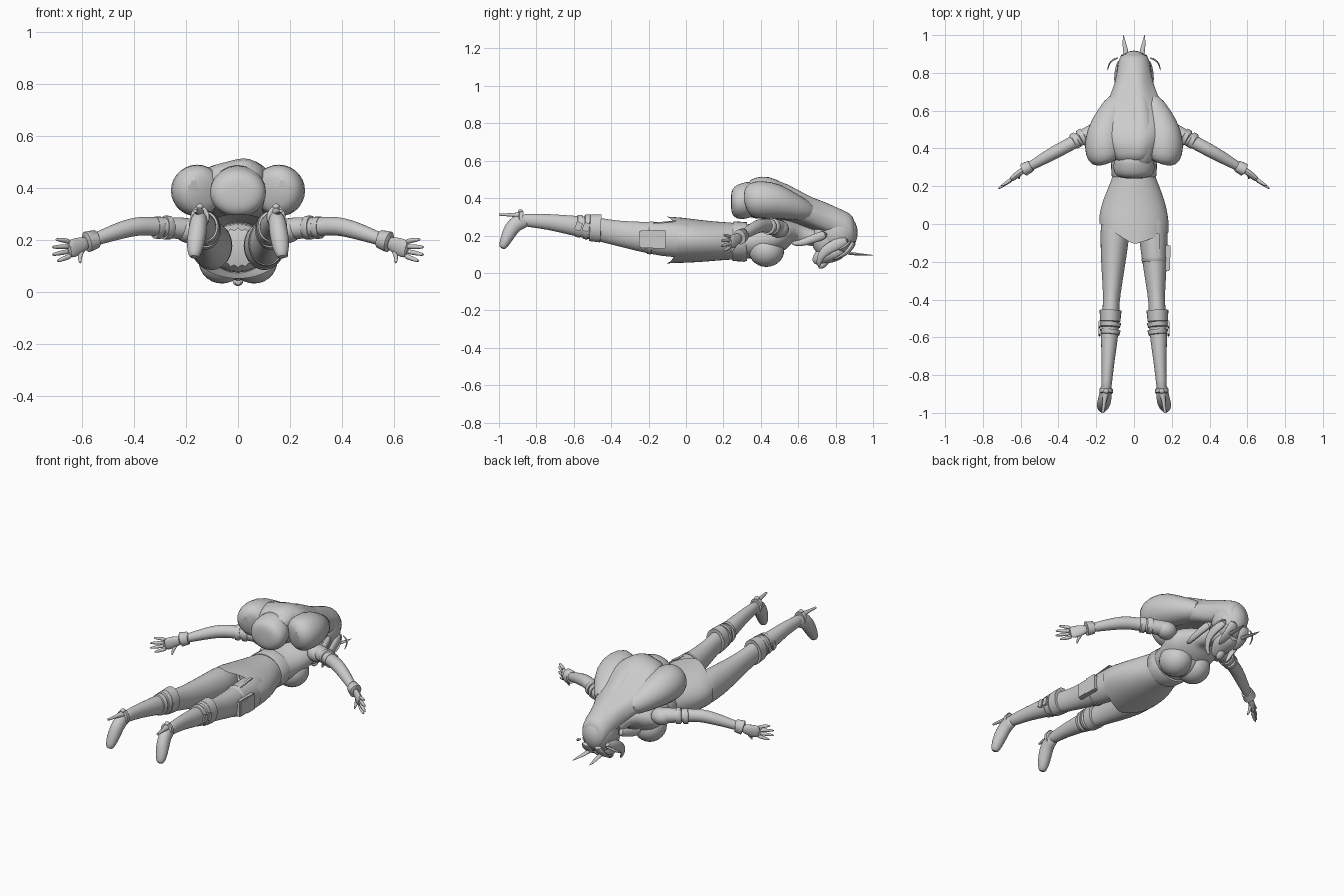
import bpy, bmesh, math
from mathutils import Vector, Matrix

grey = bpy.data.materials.new("light grey")
grey.diffuse_color = (0.6, 0.6, 0.6, 1)


def finish(name, bm, subdiv=0, angle=50):
    me = bpy.data.meshes.new(name)
    bmesh.ops.recalc_face_normals(bm, faces=bm.faces)
    bm.to_mesh(me)
    bm.free()
    ob = bpy.data.objects.new(name, me)
    bpy.context.collection.objects.link(ob)
    me.materials.append(grey)
    if subdiv:
        ob.modifiers.new("smooth", "SUBSURF").levels = subdiv
        ob.modifiers["smooth"].render_levels = subdiv
    bpy.ops.object.select_all(action='DESELECT')
    ob.select_set(True)
    bpy.context.view_layer.objects.active = ob
    bpy.ops.object.shade_smooth_by_angle(angle=math.radians(angle))
    return ob


def sweep(name, pts, ref=(1, 0, 0), n=14, subdiv=1, shape=None, cap=True, tangent=None):
    """Elliptical rings along a path of (x, y, z, radius along ref, other radius)."""
    bm = bmesh.new()
    P = [Vector(p[:3]) for p in pts]
    rings = []
    for i, p in enumerate(pts):
        t = Vector(tangent) if tangent else (P[min(i + 1, len(P) - 1)] - P[max(i - 1, 0)]).normalized()
        a = Vector(ref)
        a = (a - t * a.dot(t)).normalized()
        b = a.cross(t)
        ring = []
        for k in range(n):
            w = 2 * math.pi * k / n
            v = P[i] + a * math.cos(w) * p[3] + b * math.sin(w) * p[4]
            ring.append(bm.verts.new(shape(i, w, v) if shape else v))
        rings.append(ring)
    for r, s in zip(rings, rings[1:]):
        for k in range(n):
            bm.faces.new((r[k], r[(k + 1) % n], s[(k + 1) % n], s[k]))
    if cap:
        bm.faces.new(rings[0])
        bm.faces.new(rings[-1])
    return finish(name, bm, subdiv)


def ball(name, c, r):
    bm = bmesh.new()
    bmesh.ops.create_uvsphere(bm, u_segments=24, v_segments=14, radius=1,
                              matrix=Matrix.Translation(c) @ Matrix.Diagonal((*r, 1)))
    return finish(name, bm)


def box(name, c, s, rot=0, bevel=0.006):
    bm = bmesh.new()
    bmesh.ops.create_cube(bm, size=1, matrix=Matrix.Translation(c)
                          @ Matrix.Rotation(rot, 4, 'X') @ Matrix.Diagonal((*s, 1)))
    bmesh.ops.bevel(bm, geom=bm.edges[:], offset=bevel, segments=2, affect='EDGES')
    return finish(name, bm, 0, 30)


def along_y(rows):
    """(y, centre z, half width, half depth) -> path points"""
    return [(0, y, z, rx, rz) for y, z, rx, rz in rows]


Y = (0, 1, 0)

# torso, neck and waist band
sweep("torso", along_y([(.12, .17, .12, .09), (.2, .17, .118, .1), (.28, .17, .112, .09),
      (.36, .165, .13, .095), (.45, .185, .16, .1), (.52, .21, .17, .085), (.565, .22, .11, .06),
      (.6, .21, .05, .05), (.66, .19, .044, .045), (.72, .18, .044, .045)]), n=20)
sweep("waist_band", along_y([(.25, .17, .114, .102), (.255, .17, .119, .106),
      (.32, .165, .122, .106), (.325, .165, .116, .1)]), n=28, subdiv=0)


# open skirt, pointed at front and back, lower on one side
def hem(i, w, v):
    v.y -= (.09 * (1 - abs(math.cos(w))) + .025 * math.cos(w)) * (1, .6, .25, 0, 0, 0)[i]
    return v


sweep("skirt", along_y([(-.02, .176, .184, .126), (.03, .175, .186, .122), (.1, .17, .172, .113),
      (.17, .17, .147, .104), (.23, .17, .122, .101), (.26, .17, .112, .097)]),
      n=28, shape=hem, cap=False, tangent=Y)

# head
ball("head", (0, .77, .18), (.075, .1, .1))
sweep("face", [(0, .85, .12, .045, .035), (0, .8, .11, .065, .05), (0, .74, .1, .06, .055),
      (0, .7, .07, .035, .035), (0, .685, .05, .015, .015)])
sweep("chin", [(0, .77, .08, .02, .012), (0, .74, .05, .024, .02),
               (0, .72, .035, .02, .018), (0, .705, .035, .012, .01)])
ball("hair_crown", (0, .81, .215), (.092, .108, .115))

# long hair over the back
sweep("hair_back", along_y([(.905, .215, .06, .07), (.88, .23, .08, .09), (.82, .26, .09, .085),
      (.75, .29, .1, .085), (.68, .315, .13, .085), (.6, .345, .16, .085), (.52, .38, .185, .1),
      (.44, .405, .16, .115), (.37, .4, .125, .11), (.32, .395, .11, .095)]), n=20, tangent=Y,
      shape=lambda i, w, v: v + Vector((0, 0, .008 * math.cos(5 * w) if i > 2 else 0)))
sweep("hair_ridge", [(.02, .86, .27, .03, .04), (.02, .74, .325, .05, .045), (.03, .6, .39, .06, .045),
      (.04, .46, .465, .07, .055), (.04, .36, .45, .07, .055), (.02, .3, .4, .05, .05)])
sweep("hair_end_curl", along_y([(.38, .4, .1, .1), (.31, .385, .112, .1), (.27, .38, .108, .092),
      (.247, .38, .085, .072), (.24, .38, .04, .035)]), n=20, tangent=Y)

for s, side in ((-1, "left"), (1, "right")):
    def m(pts):
        return [(s * p[0], *p[1:]) for p in pts]

    # side hair
    sweep(side + "_hair_lobe", m([(.08, .68, .32, .05, .05), (.12, .58, .35, .08, .07),
          (.155, .48, .385, .103, .1), (.16, .4, .393, .107, .105),
          (.155, .345, .39, .095, .098), (.145, .32, .385, .055, .06)]))
    sweep(side + "_side_lock", m([(.07, .87, .18, .02, .03), (.09, .8, .15, .018, .035),
          (.092, .74, .12, .015, .03), (.08, .71, .07, .012, .02), (.06, .71, .03, .005, .008)]), n=8)
    sweep(side + "_front_lock", m([(.08, .76, .21, .022, .03), (.1, .67, .18, .018, .025),
          (.105, .61, .155, .016, .02), (.09, .56, .16, .008, .01)]), n=8)
    sweep(side + "_fringe", m([(.035, .9, .17, .035, .02), (.045, .875, .12, .035, .014),
          (.055, .83, .085, .028, .01), (.05, .78, .07, .008, .006)]), n=8)
    sweep(side + "_wisp", m([(.08, .88, .17, .004, .006), (.115, .87, .16, .005, .008),
          (.135, .845, .14, .005, .008), (.14, .81, .12, .002, .002)]), n=6)
    sweep(side + "_hair_spike", m([(.04, .87, .105, .012, .01), (.045, .92, .1, .013, .006),
          (.052, .96, .097, .009, .004), (.056, 1, .095, .001, .001)]), n=8, subdiv=0)

    # bust and shoulder
    ball(side + "_bust", (s * .062, .43, .12), (.09, .095, .088))
    ball(side + "_shoulder", (s * .185, .495, .235), (.06, .055, .048))

    # arm, arm bands and cuff
    up = (0, 0, 1)
    sweep(side + "_arm", m([(.14, .52, .235, .045, .05), (.22, .485, .245, .045, .046),
          (.3, .445, .25, .037, .037), (.36, .41, .255, .037, .036), (.41, .385, .25, .037, .036),
          (.48, .345, .228, .032, .032), (.55, .305, .202, .025, .024),
          (.59, .285, .19, .024, .021)]), ref=up)
    for k, (u, g) in enumerate(((0, .046), (.036, .043))):
        x = .26 + u
        sweep(f"{side}_arm_band_{k}", m([(x, .467 - u * .5, .247, g - .008, g - .008),
              (x + .003, .465 - u * .5, .247, g, g), (x + .024, .455 - u * .5, .248, g, g),
              (x + .027, .453 - u * .5, .248, g - .008, g - .008)]), ref=up, subdiv=0, n=18)
    sweep(side + "_cuff", m([(.545, .308, .203, .025, .024), (.547, .307, .203, .036, .031),
          (.582, .288, .192, .041, .035), (.585, .287, .191, .028, .026)]), ref=up, subdiv=0, n=18)

    # hand with fingers
    sweep(side + "_palm", m([(.575, .293, .192, .022, .018), (.605, .272, .18, .034, .018),
          (.635, .248, .168, .039, .017), (.655, .232, .163, .035, .014)]), ref=up, n=10)
    fingers = [((.645, .24, .192), (.675, .218, .2), (.705, .2, .202)),
               ((.648, .237, .174), (.685, .21, .174), (.72, .185, .172)),
               ((.648, .237, .156), (.685, .21, .15), (.72, .185, .142)),
               ((.64, .24, .14), (.672, .218, .128), (.7, .2, .117)),
               ((.6, .272, .16), (.612, .252, .132), (.607, .238, .108))]
    for k, f in enumerate(fingers):
        sweep(f"{side}_finger_{k}", m([(*p, r, r) for p, r in zip(f, (.012, .01, .006))]),
              ref=(0, 1, 1), n=8)

    # leg and boot
    sweep(side + "_leg", m([(.095, .08, .18, .08, .09), (.1, -.05, .175, .08, .1),
          (.11, -.2, .188, .066, .086), (.115, -.32, .205, .053, .072),
          (.12, -.41, .22, .043, .065), (.125, -.5, .24, .047, .062), (.13, -.6, .252, .047, .054),
          (.138, -.74, .275, .033, .042), (.145, -.84, .28, .029, .036),
          (.147, -.89, .285, .026, .03)]), n=18)
    for k, (y, h, rx, rz) in enumerate(((-.455, .06, .058, .076), (-.52, .025, .056, .069),
                                        (-.56, .025, .053, .063))):
        z = .238 - .1 * (.45 + y)
        sweep(f"{side}_boot_band_{k}", m([(.124, y, z, rx - .015, rz - .015), (.124, y - .002, z, rx, rz),
              (.126, y - h, z + .003, rx - .004, rz - .004),
              (.126, y - h - .002, z + .003, rx - .02, rz - .02)]), n=22, subdiv=0)
        if k:
            box(f"{side}_buckle_{k}", (s * .183, y - .014, z), (.012, .034, .045), -.35, .003)
    sweep(side + "_shoe", m([(.146, -.84, .28, .03, .037), (.15, -.9, .275, .034, .046),
          (.156, -.935, .235, .037, .042), (.163, -.957, .19, .036, .034),
          (.168, -.975, .15, .028, .026), (.17, -.985, .13, .016, .016)]))
    sweep(side + "_heel", m([(.148, -.88, .305, .022, .022), (.155, -.93, .31, .011, .01),
          (.165, -1, .312, .007, .006)]), n=10, subdiv=0)
    sweep(side + "_ankle_strap", m([(.146, -.872, .286, .028, .03), (.146, -.874, .286, .036, .044),
          (.147, -.893, .288, .036, .044), (.147, -.895, .288, .028, .03)]), n=18, subdiv=0)
    ball(side + "_ankle_stud", (s * .147, -.885, .328), (.014, .013, .012))

# thigh pouch with straps
ball("bust_bridge", (0, .43, .135), (.07, .085, .085))
box("thigh_pouch", (.176, -.18, .18), (.03, .14, .095))
box("pouch_flap", (.188, -.145, .18), (.008, .07, .098), 0, .003)
sweep("thigh_strap", [(.109, -.18, .187, .06, .08), (.109, -.182, .187, .07, .09),
      (.11, -.2, .189, .068, .088), (.11, -.202, .189, .06, .08)], n=22, subdiv=0)
box("hanging_strap", (.125, -.12, .271), (.02, .14, .006), .1, .002)
